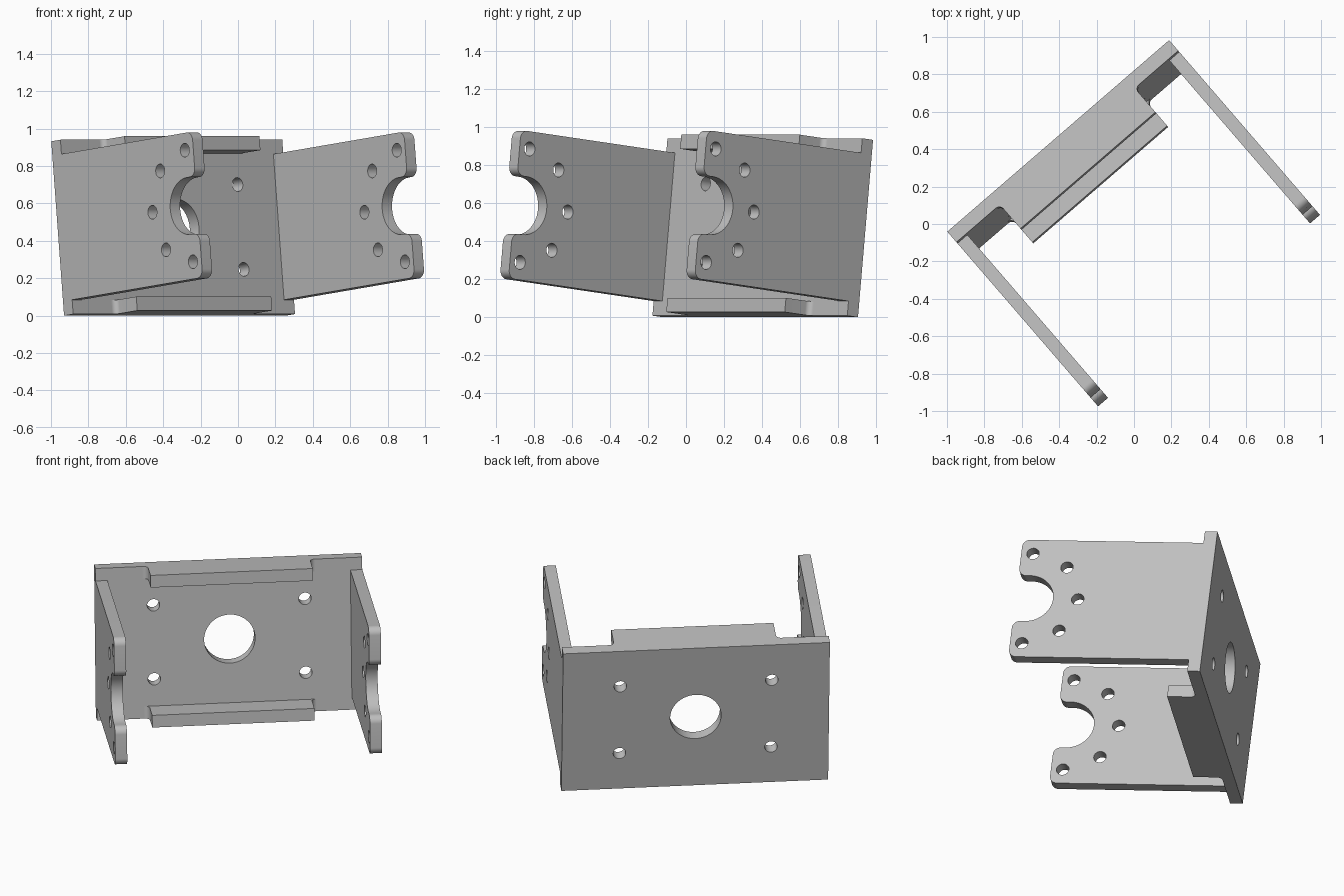
import bpy, bmesh
from math import sin, cos, pi, radians
from mathutils import Vector, Matrix

if "Cube" in bpy.data.objects:
    bpy.data.objects.remove(bpy.data.objects["Cube"])

# Bracket frame: U along the back plate, V out along the arms, W up the plate
turn, tilt = radians(40.8), radians(6.4)
U = Vector((cos(turn), sin(turn), 0))
V = Vector((cos(tilt) * sin(turn), -cos(tilt) * cos(turn), sin(tilt)))
W = Vector((-sin(tilt) * sin(turn), sin(tilt) * cos(turn), cos(tilt)))
ORIGIN = Vector((-0.93, -0.12, 0))

WIDTH, HEIGHT, REACH = 1.567, 0.938, 1.15
PLATE, ARM = 0.075, 0.07
MID_U, MID_W = WIDTH / 2, HEIGHT / 2

steel = bpy.data.materials.new("steel_grey")
steel.use_nodes = True
steel.diffuse_color = (0.52, 0.52, 0.52, 1)
steel.node_tree.nodes["Principled BSDF"].inputs["Base Color"].default_value = (0.52, 0.52, 0.52, 1)


def outline(corners, steps=12):
    """Closed loop of right-angled corners (x, y, radius), rounded."""
    loop = []
    for i, (x, y, r) in enumerate(corners):
        p = Vector((x, y))
        d1 = (Vector(corners[i - 1][:2]) - p).normalized()
        d2 = (Vector(corners[(i + 1) % len(corners)][:2]) - p).normalized()
        for k in range(steps + 1 if r else 1):
            a = k / steps * pi / 2
            q = p + r * (d1 * (1 - sin(a)) + d2 * (1 - cos(a))) if r else p
            if not loop or (q - loop[-1]).length > 1e-4:
                loop.append(q)
    return loop


def circle(x, y, r, n=32):
    return [Vector((x + r * cos(2 * pi * i / n), y + r * sin(2 * pi * i / n))) for i in range(n)]


def sheet(name, loops, a, b, centre, thickness):
    """Flat part: first loop is the outline, the others are holes."""
    curve = bpy.data.curves.new(name, "CURVE")
    curve.dimensions, curve.fill_mode = "2D", "BOTH"
    curve.extrude = thickness / 2
    for loop in loops:
        spline = curve.splines.new("POLY")
        spline.points.add(len(loop) - 1)
        spline.use_cyclic_u = True
        for point, q in zip(spline.points, loop):
            point.co = (q.x, q.y, 0, 1)
    temp = bpy.data.objects.new(name + "_profile", curve)
    bpy.context.collection.objects.link(temp)
    graph = bpy.context.evaluated_depsgraph_get()
    mesh = bpy.data.meshes.new_from_object(temp.evaluated_get(graph))
    bpy.data.objects.remove(temp)

    bm = bmesh.new()
    bm.from_mesh(mesh)
    bmesh.ops.remove_doubles(bm, verts=bm.verts, dist=1e-5)
    bmesh.ops.recalc_face_normals(bm, faces=bm.faces)
    bm.to_mesh(mesh)
    bm.free()
    mesh.materials.clear()
    mesh.materials.append(steel)

    obj = bpy.data.objects.new(name, mesh)
    bpy.context.collection.objects.link(obj)
    obj.matrix_world = Matrix.Translation(ORIGIN + centre) @ Matrix((a, b, a.cross(b))).transposed().to_4x4()
    bpy.ops.object.select_all(action="DESELECT")
    obj.select_set(True)
    bpy.context.view_layer.objects.active = obj
    bpy.ops.object.shade_smooth_by_angle(angle=radians(30))


# Back plate with a large bore and four bolt holes
plate = [outline([(0, 0, 0), (WIDTH, 0, 0), (WIDTH, HEIGHT, 0), (0, HEIGHT, 0)]),
         circle(MID_U, MID_W, 0.15, 48)]
plate += [circle(MID_U + su * 0.445, MID_W + sw * 0.228, 0.037) for su in (-1, 1) for sw in (-1, 1)]
sheet("back_plate", plate, U, W, V * (PLATE / 2), PLATE)

# Side arms: open round notch at the tip, ringed by five bolt holes
half, notch, pivot = 0.392, 0.153, 1.08
lower = [(PLATE, -half, 0), (REACH, -half, 0.045), (REACH, -notch, 0.045), (pivot - notch, -notch, notch)]
corners = lower + [(x, -y, r) for x, y, r in reversed(lower)]
arm = [outline([(x, MID_W + y, r) for x, y, r in corners])]
for k in range(5):
    a = pi / 2 + k * pi / 4
    arm.append(circle(pivot + 0.3 * cos(a), MID_W + 0.3 * sin(a), 0.037))
for name, u in (("right_arm", ARM / 2), ("left_arm", WIDTH - ARM / 2)):
    sheet(name, arm, V, W, U * u, ARM)

# Stiffening flanges along the top and bottom, with filleted roots
u0, u1, depth, f = 0.307, WIDTH - 0.307, 0.245, 0.03
flange = [outline([(u0 - f, PLATE, 0), (u0, PLATE, f), (u0, depth, 0),
                   (u1, depth, 0), (u1, PLATE, f), (u1 + f, PLATE, 0)])]
for name, w in (("bottom_flange", PLATE / 2), ("top_flange", HEIGHT - PLATE / 2)):
    sheet(name, flange, U, V, W * w, PLATE)
